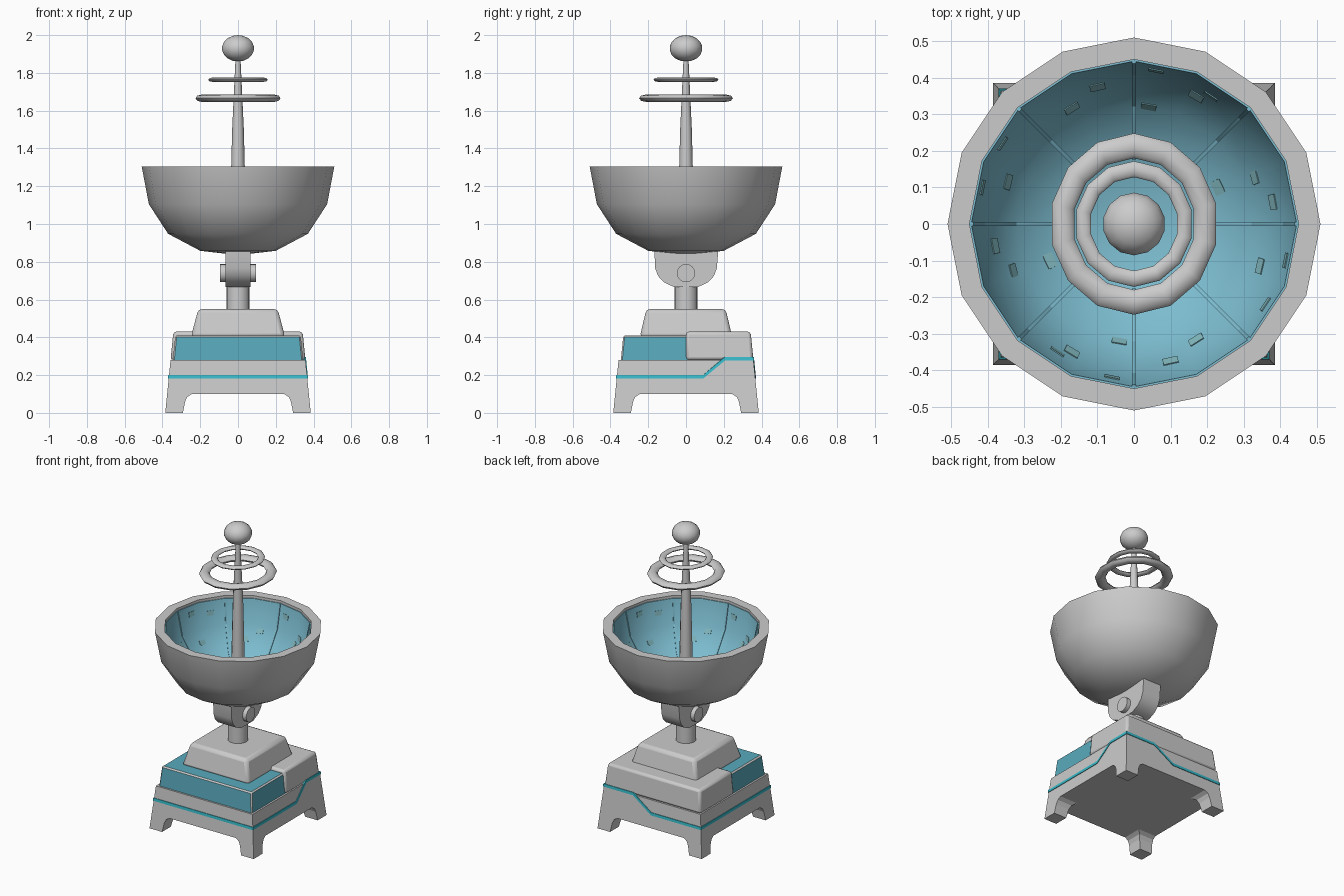
import bpy, bmesh
from math import pi, sin, cos, radians
from mathutils import Matrix, Vector
from mathutils.bvhtree import BVHTree

if "Cube" in bpy.data.objects:
    bpy.data.objects.remove(bpy.data.objects["Cube"])


def material(name, rgb):
    m = bpy.data.materials.new(name)
    m.diffuse_color = (*rgb, 1)
    m.use_nodes = True
    m.node_tree.nodes["Principled BSDF"].inputs["Base Color"].default_value = m.diffuse_color
    return m


GREY = material("shell_grey", (0.8, 0.8, 0.8))
GLASS = material("tank_glass", (0.10, 0.40, 0.50))
TRIM = material("trim_teal", (0.04, 0.50, 0.60))
LINER = material("liner_blue", (0.20, 0.50, 0.62))
PLATE = material("plate_teal", (0.22, 0.48, 0.52))


def finish(bm, name, mats=(), smooth=None, bevel=0, segs=2):
    bmesh.ops.remove_doubles(bm, verts=bm.verts, dist=1e-5)
    bmesh.ops.recalc_face_normals(bm, faces=bm.faces)
    me = bpy.data.meshes.new(name)
    bm.to_mesh(me)
    bm.free()
    ob = bpy.data.objects.new(name, me)
    bpy.context.collection.objects.link(ob)
    for m in mats:
        me.materials.append(m)
    if bevel:
        mod = ob.modifiers.new("bevel", 'BEVEL')
        mod.width, mod.segments = bevel, segs
        mod.limit_method, mod.angle_limit = 'ANGLE', radians(40)
    if smooth:
        bpy.ops.object.select_all(action='DESELECT')
        ob.select_set(True)
        bpy.context.view_layer.objects.active = ob
        bpy.ops.object.shade_smooth_by_angle(angle=radians(smooth))
    return ob


def skin(bm, rings, closed=False, mat=lambda i: 0):
    """Bridge rings of points with quads; cap the ends unless closed."""
    rs = [[bm.verts.new(p) for p in r] for r in rings]
    n, count = len(rs[0]), len(rs)
    for i in range(count if closed else count - 1):
        a, b = rs[i], rs[(i + 1) % count]
        for j in range(n):
            k = (j + 1) % n
            bm.faces.new((a[j], a[k], b[k], b[j])).material_index = mat(i)
    if not closed:
        bm.faces.new(rs[0][::-1])
        bm.faces.new(rs[-1])


def loft(bm, sections):
    """Stack of rectangles (x0, x1, y0, y1, z)."""
    skin(bm, [[(a, c, z), (b, c, z), (b, d, z), (a, d, z)] for a, b, c, d, z in sections])


def lathe(profile, n, start=0, sx=1.0, closed=False, mat=lambda i: 0):
    bm = bmesh.new()
    ang = [start + 2 * pi * i / n for i in range(n)]
    skin(bm, [[(r * cos(a) * sx, r * sin(a), z) for a in ang] for r, z in profile], closed, mat)
    return bm


def half(z):
    """Half width of the tapering base at height z."""
    return 0.385 - 0.1 * z


# Base: lower body, raised back half, four flared feet
bm = bmesh.new()
loft(bm, [(-half(z), half(z), -half(z), half(z), z) for z in (0.1, 0.28)])
finish(bm, "base_body")
bm = bmesh.new()
loft(bm, [(-half(z), half(z), 0, half(z), z) for z in (0.28, 0.43)])
finish(bm, "base_back_half", bevel=0.015, smooth=40)
bm = bmesh.new()
for sx in (-1, 1):
    for sy in (-1, 1):
        loft(bm, [(sx * t, sx * half(z), sy * t, sy * half(z), z)
                  for t, z in ((0.292, 0), (0.28, 0.06), (0.268, 0.085), (0.245, 0.1), (0.245, 0.12))])
finish(bm, "base_feet")

# Glass tank round the front half, with grey bevelled edging
bm = bmesh.new()
loft(bm, [(-half(z) + 0.012, half(z) - 0.012, -half(z) + 0.012, 0.02, z) for z in (0.27, 0.41)])
tank = finish(bm, "front_tank", (GLASS, GREY), bevel=0.008, segs=1)
tank.modifiers["bevel"].material = 1

# Top block and neck
bm = bmesh.new()
loft(bm, [(-0.25, 0.25, -0.245, 0.245, 0.40), (-0.21, 0.21, -0.21, 0.21, 0.55)])
finish(bm, "top_block", bevel=0.02, smooth=40)
finish(lathe([(0.062, 0.54), (0.062, 0.72)], 16), "neck", smooth=40)

# Teal stripe running round the base, stepping up at the back right corner
path = [(-1, -1, 0.192), (1, -1, 0.192), (1, 0.25, 0.192), (1, 0.57, 0.286),
        (1, 1, 0.286), (0.39, 1, 0.286), (0.0, 1, 0.192), (-1, 1, 0.192)]
rings = []
for u, v, zc in path:
    ring = []
    for dz, out in ((-0.009, -0.005), (-0.009, 0.004), (0.009, 0.004), (0.009, -0.005)):
        h = half(zc + dz) + out
        ring.append((u * h, v * h, zc + dz))
    rings.append(ring)
bm = bmesh.new()
skin(bm, rings, closed=True)
finish(bm, "base_stripe", (TRIM,))

# Tilt joint: rounded bracket and pivot pin
outline = [(-0.168, 0.87), (-0.163, 0.765), (-0.148, 0.725), (-0.118, 0.692), (-0.065, 0.667),
           (0.065, 0.667), (0.118, 0.692), (0.148, 0.725), (0.163, 0.765), (0.172, 0.87)]
bm = bmesh.new()
skin(bm, [[(x, y, z) for y, z in outline] for x in (-0.067, 0.067)])
finish(bm, "tilt_bracket", smooth=30)
bm = bmesh.new()
skin(bm, [[(x, 0.048 * cos(i * pi / 8), 0.74 + 0.048 * sin(i * pi / 8)) for i in range(16)]
          for x in (-0.094, 0.094)])
finish(bm, "pivot_pin", smooth=30)

# Dish: grey shell with blue lining
inner = [(0.445, 1.288), (0.413, 1.13), (0.325, 0.995), (0.178, 0.915), (0, 0.895)]
shell = [(0, 0.835), (0.2, 0.858), (0.37, 0.948), (0.472, 1.105), (0.51, 1.305),
         (0.45, 1.305), (0.45, 1.288)]
bm = lathe(shell + inner, 16, mat=lambda i: int(i >= len(shell) - 1))
dish = finish(bm, "dish", (GREY, LINER), smooth=35)

# Eight ribs up the inside of the dish
bm = bmesh.new()
for k in range(8):
    a = k * pi / 4
    d, t = Vector((cos(a), sin(a), 0)), Vector((-sin(a), cos(a), 0))
    rings = []
    for r, z in inner[:-1]:
        c = d * r + Vector((0, 0, z))
        n = (Vector((0, 0, 1.35)) - c).normalized() * 0.006
        rings.append([c - t * 0.005 - n, c + t * 0.005 - n, c + t * 0.005 + n, c - t * 0.005 + n])
    skin(bm, rings)
finish(bm, "dish_ribs", (LINER,))

# Small plates scattered over the lining, repeated by a half turn
me = dish.data
tree = BVHTree.FromPolygons([v.co for v in me.vertices], [list(p.vertices) for p in me.polygons])
spots = [(-0.17, 0.317), (-0.1, 0.375), (0.04, 0.32), (0.06, 0.42), (0.17, 0.35), (0.21, 0.35),
         (-0.36, 0.22), (-0.415, 0.1), (-0.345, 0.115), (0.38, 0.06), (0.33, 0.13), (0.23, 0.1)]
bm = bmesh.new()
for x, y in spots + [(-x, -y) for x, y in spots]:
    loc, nor, _, _ = tree.ray_cast(Vector((x, y, 1.28)), Vector((0, 0, -1)))
    if loc is None:
        continue
    if nor.z < 0:
        nor = -nor
    tan = Vector((-y, x, 0))
    tan = (tan - nor * tan.dot(nor)).normalized()
    rot = Matrix((tan, nor.cross(tan), nor)).transposed().to_4x4()
    size = Matrix.Diagonal((0.042, 0.03, 0.006, 1))
    bmesh.ops.create_cube(bm, size=1, matrix=Matrix.Translation(loc) @ rot @ size)
finish(bm, "dish_plates", (PLATE,))

# Mast, rings and tip
finish(lathe([(0.045, 0.88), (0.036, 1.3), (0.031, 1.5), (0.013, 1.88)], 12), "mast", smooth=35)


def halo(name, major, minor, height, z, sx):
    prof = [(major + minor * cos(i * pi / 4), z + height * sin(i * pi / 4)) for i in range(8)]
    finish(lathe(prof, 14, pi / 2, sx, closed=True), name, smooth=50)


halo("large_ring", 0.214, 0.034, 0.019, 1.666, 0.93)
halo("small_ring", 0.150, 0.022, 0.011, 1.764, 0.94)
bm = bmesh.new()
bmesh.ops.create_uvsphere(bm, u_segments=14, v_segments=9, radius=1,
                          matrix=Matrix.Translation((0, 0, 1.93)) @ Matrix.Diagonal((0.087, 0.087, 0.07, 1)))
finish(bm, "mast_tip", smooth=50)
